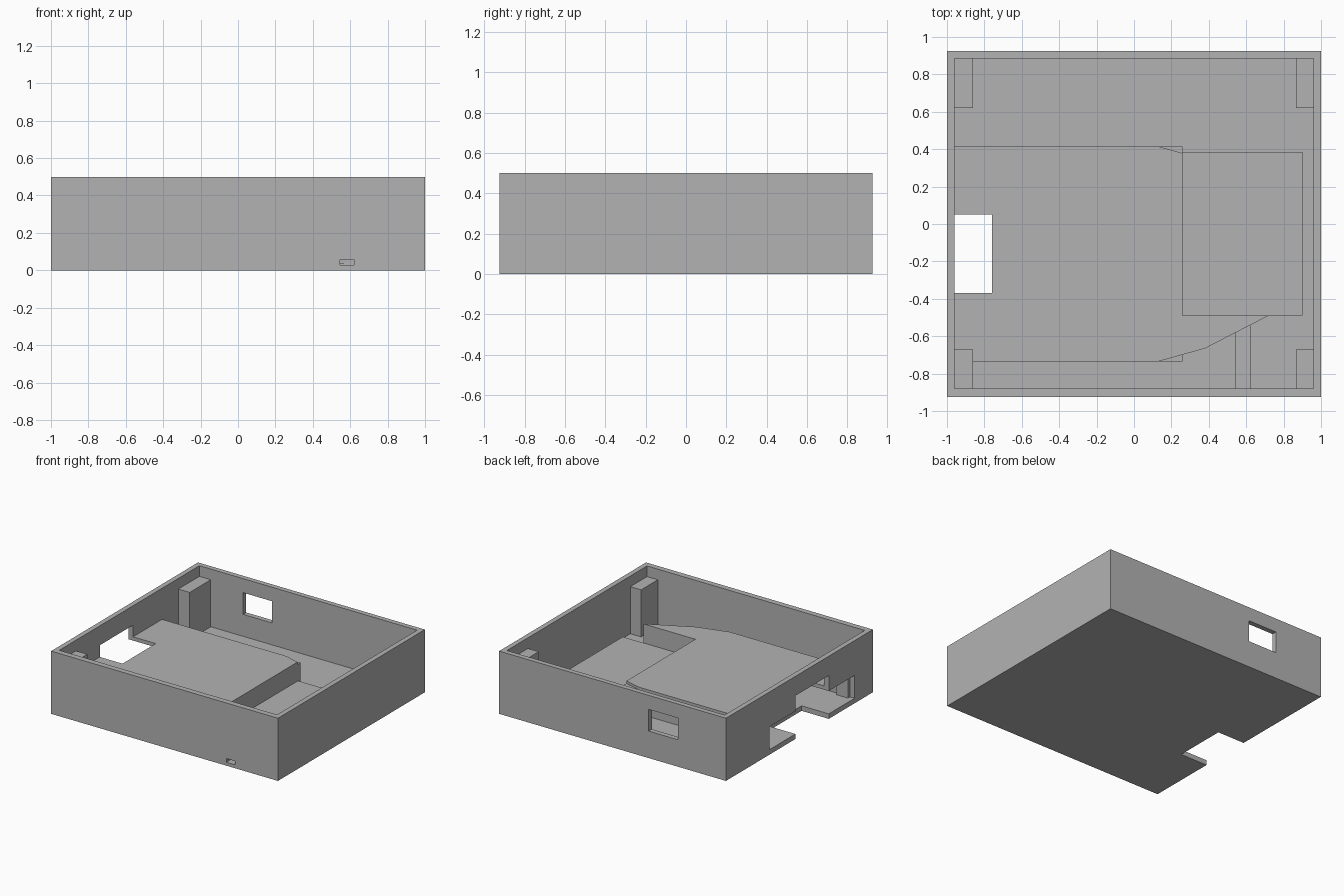
import bpy
import bmesh

cube = bpy.data.objects.get("Cube")
if cube:
    bpy.data.objects.remove(cube, do_unlink=True)

# Single plain material
grey = bpy.data.materials.new("matte_grey")
grey.use_nodes = True
GREY = (0.45, 0.45, 0.45, 1)
grey.diffuse_color = GREY
grey.node_tree.nodes["Principled BSDF"].inputs["Base Color"].default_value = GREY


def prism(name, outline, z0, z1):
    """Extrude a flat outline from z0 up to z1."""
    bm = bmesh.new()
    face = bm.faces.new([bm.verts.new((x, y, z0)) for x, y in outline])
    top = bmesh.ops.extrude_face_region(bm, geom=[face])
    verts = [v for v in top["geom"] if isinstance(v, bmesh.types.BMVert)]
    bmesh.ops.translate(bm, verts=verts, vec=(0, 0, z1 - z0))
    bmesh.ops.recalc_face_normals(bm, faces=bm.faces)
    mesh = bpy.data.meshes.new(name)
    bm.to_mesh(mesh)
    bm.free()
    mesh.materials.append(grey)
    obj = bpy.data.objects.new(name, mesh)
    bpy.context.collection.objects.link(obj)
    return obj


def box(name, x0, x1, y0, y1, z0, z1):
    return prism(name, [(x0, y0), (x1, y0), (x1, y1), (x0, y1)], z0, z1)


def combine(obj, other, operation="DIFFERENCE"):
    """Apply one boolean to obj."""
    mod = obj.modifiers.new("cut", "BOOLEAN")
    mod.operation = operation
    mod.solver = "EXACT"
    mod.object = other
    bpy.context.view_layer.objects.active = obj
    bpy.ops.object.modifier_apply(modifier=mod.name)


def mirrored(half):
    """Close a half outline by mirroring it about the housing axis."""
    axis = -0.16
    return ([(x, axis - d) for x, d in half]
            + [(x, axis + d) for x, d in reversed(half)])


FLOOR, SHELF = 0.04, 0.1

# Cutters
interior = box("interior_cutter", -0.96, 0.96, -0.88, 0.885, FLOOR, 0.7)
window = box("window_cutter", -0.575, -0.318, 0.8, 1.0, 0.215, 0.388)
side_mouth = box("side_mouth_cutter", -1.1, 0.22, -0.695, 0.375, FLOOR, 0.222)
side_notch = box("side_notch_cutter", -1.1, -0.76, -0.37, 0.05, -0.1, 0.345)
channel = box("channel_cutter", 0.545, 0.62, -1.1, 0.19, 0.027, 0.057)
bay = box("bay_cutter", 0.26, 0.95, -0.49, 0.5, SHELF, 0.6)
recess = prism("recess_cutter", mirrored(
    [(-0.9, 0.535), (0.13, 0.535), (0.38, 0.465), (0.845, 0.2)]), FLOOR, SHELF)
cutters = [interior, window, side_mouth, side_notch, channel, bay, recess]

# Open case with wall openings
case = box("case", -1, 1, -0.925, 0.925, 0, 0.5)
for cutter in (interior, window, side_mouth, side_notch, channel):
    combine(case, cutter)

# Raised hollow housing with a tapered lid
housing = box("housing", -0.96, 0.26, -0.735, 0.415, FLOOR, 0.232)
lid = prism("lid", mirrored(
    [(-0.96, 0.575), (0.13, 0.575), (0.38, 0.505), (0.885, 0.245)]), FLOOR, 0.252)
combine(housing, lid, "UNION")
cutters.append(lid)
for cutter in (bay, recess, side_mouth, side_notch, channel):
    combine(housing, cutter)

# Low shelf around the recess
shelf = box("shelf", 0.26, 0.9, -0.49, 0.385, FLOOR, SHELF)
for cutter in (recess, channel):
    combine(shelf, cutter)

# Corner posts
for side, x0, x1 in (("right", -0.96, -0.86), ("left", 0.865, 0.96)):
    for end, y0, y1 in (("front", -0.88, -0.67), ("back", 0.62, 0.885)):
        box(f"{end}_{side}_post", x0, x1, y0, y1, FLOOR, 0.415)

for cutter in cutters:
    bpy.data.objects.remove(cutter, do_unlink=True)
